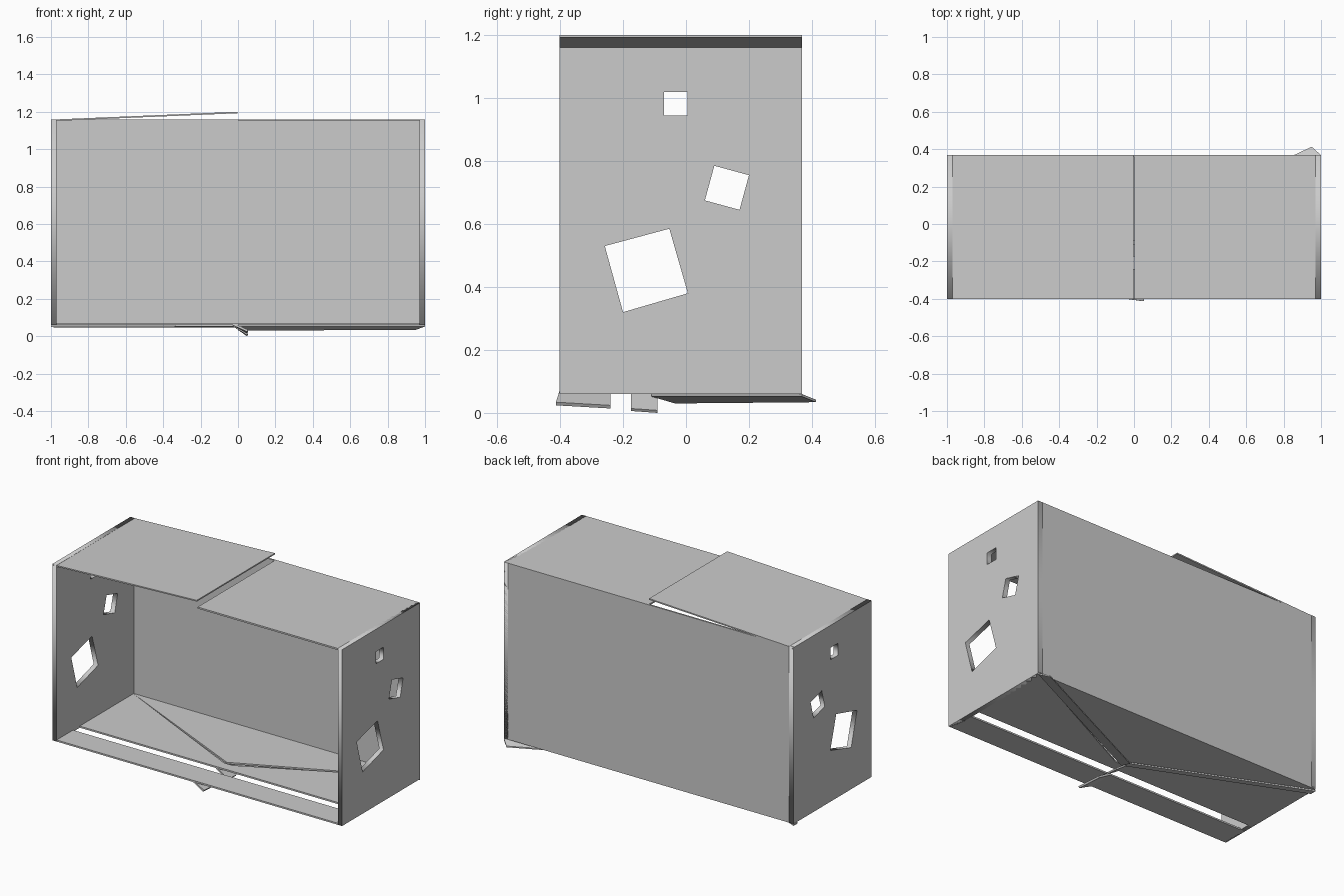
import bpy, bmesh, math
from mathutils import Vector

if "Cube" in bpy.data.objects:
    bpy.data.objects.remove(bpy.data.objects["Cube"])

Y0, Y1 = -0.402, 0.368      # front and back of the carton
Z0, Z1 = 0.06, 1.16         # bottom and top of the walls
T = 0.01                    # board thickness


def plate(name, pts, vec):
    """Board made from an outline pushed along a vector."""
    bm = bmesh.new()
    f = bm.faces.new([bm.verts.new(p) for p in pts])
    r = bmesh.ops.extrude_face_region(bm, geom=[f])
    verts = [v for v in r["geom"] if isinstance(v, bmesh.types.BMVert)]
    bmesh.ops.translate(bm, verts=verts, vec=Vector(vec))
    bmesh.ops.recalc_face_normals(bm, faces=bm.faces)
    me = bpy.data.meshes.new(name)
    bm.to_mesh(me)
    bm.free()
    ob = bpy.data.objects.new(name, me)
    bpy.context.collection.objects.link(ob)
    return ob


def flat(name, xy, z=Z0, t=T):
    return plate(name, [(x, y, z) for x, y in xy], (0, 0, t))


# Side walls with three square holes each
holes = [
    [(-0.07, 0.945), (0.005, 0.945), (0.005, 1.02), (-0.07, 1.02)],
    [(0.09, 0.785), (0.2, 0.755), (0.17, 0.645), (0.06, 0.675)],
    [(-0.258, 0.53), (-0.053, 0.585), (0.006, 0.38), (-0.2, 0.32)],
]
wall = [(Y0, Z0), (Y1, Z0), (Y1, Z1), (Y0, Z1)]
for name, x in (("left_wall", -0.985), ("right_wall", 0.985)):
    cu = bpy.data.curves.new(name, 'CURVE')
    cu.dimensions = '2D'
    cu.fill_mode = 'BOTH'
    cu.extrude = 0.015
    for loop in [wall] + holes:
        s = cu.splines.new('POLY')
        s.points.add(len(loop) - 1)
        for p, (a, b) in zip(s.points, loop):
            p.co = (a, b, 0, 1)
        s.use_cyclic_u = True
    ob = bpy.data.objects.new(name, cu)
    ob.rotation_euler = (math.pi / 2, 0, math.pi / 2)
    ob.location.x = x
    bpy.context.collection.objects.link(ob)

# Back wall
plate("back_wall", [(-1, Y1, Z0), (1, Y1, Z0), (1, Y1, Z1), (-1, Y1, Z1)], (0, -T, 0))

# Top flaps: right one closed, left one slightly raised
flat("right_top_flap", [(0.003, Y0), (1, Y0), (1, Y1), (0.003, Y1)], Z1 - T)
plate("left_top_flap", [(-1, Y0, Z1 - T), (-0.003, Y0, 1.192),
                        (-0.003, Y1, 1.192), (-1, Y1, Z1 - T)], (0, 0, 0.008))

# Floor: front strip, slot, middle panel with a V notch, rear triangle
flat("front_floor_strip", [(-1, Y0), (1, Y0), (1, -0.24), (-1, -0.24)])
flat("middle_floor", [(-1, -0.175), (1, -0.175), (1, Y1), (0.04, -0.11),
                      (-0.02, -0.11), (-1, Y1)])
flat("rear_floor", [(-1, Y1), (-0.01, -0.095), (0.03, -0.075), (1, Y1)])

# Glue flanges folded under the V notch
plate("right_flange", [(0.0, -0.11, Z0), (1, Y1, Z0), (0.95, 0.413, 0.042),
                       (0.0, -0.035, 0.038)], (0, 0, -0.008))
plate("left_flange", [(0.0, -0.11, Z0), (-1, Y1 - 0.04, Z0 - 0.004),
                      (-1, Y1, Z0 - 0.004), (0.0, -0.06, 0.054)], (0, 0, -0.008))

# Locking tab hanging at the middle, split by the slot
for name, a, b, za, zb in (("front_lock_tab", -0.413, -0.24, 0.024, 0.014),
                           ("rear_lock_tab", -0.175, -0.09, 0.010, 0.004)):
    top = max(a, Y0)
    plate(name, [(-0.03, top, Z0), (-0.03, b, Z0), (0.048, b, zb), (0.048, a, za)],
          (0.006, 0, 0.01) if za > 0.02 else (0.006, 0, 0.008))
# Rear tab tip touches the ground
bpy.data.objects["rear_lock_tab"].location.z = -0.004
